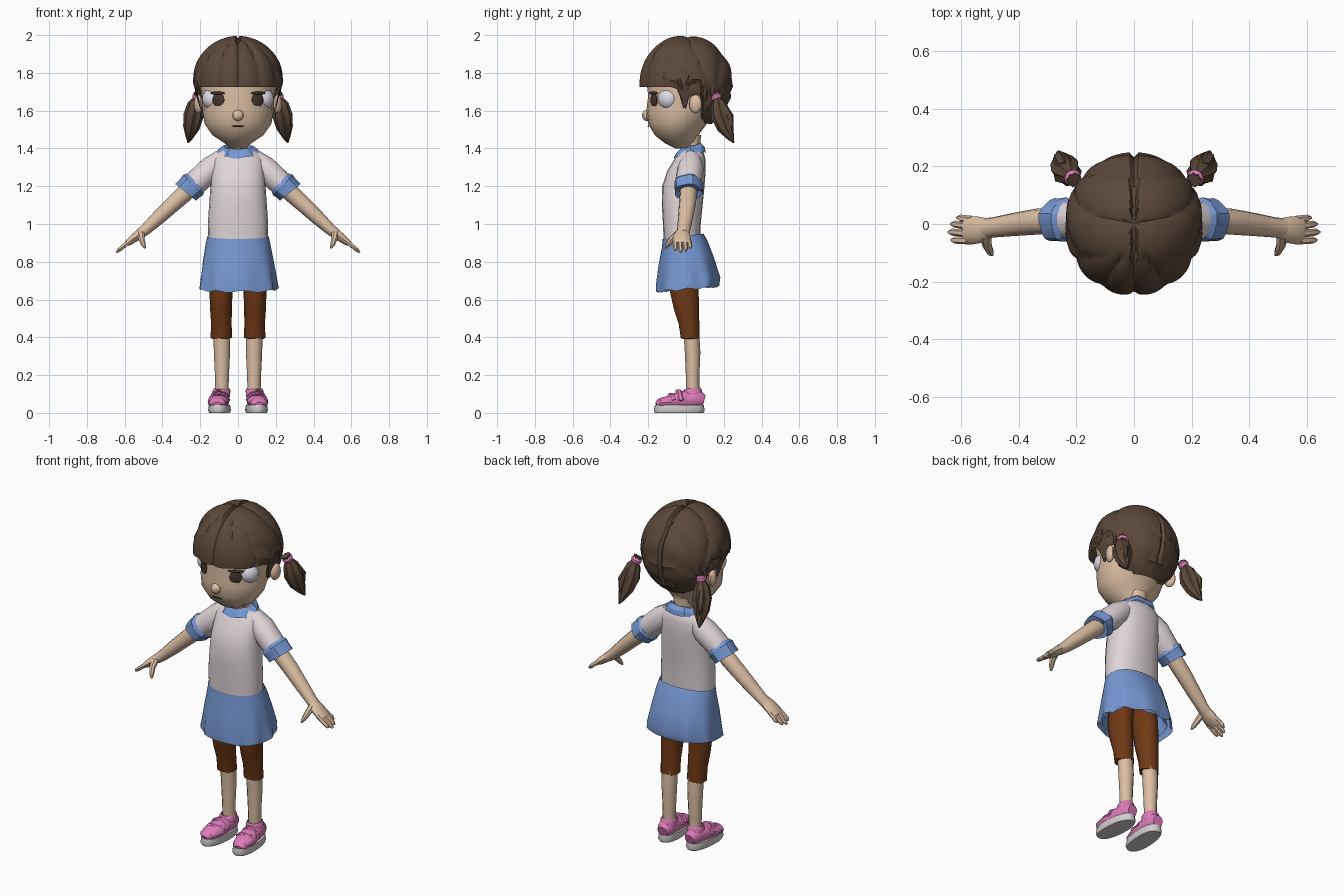
import bpy, bmesh, math
from mathutils import Vector, Matrix

TAU = 2 * math.pi


def material(name, rgb):
    m = bpy.data.materials.new(name)
    m.diffuse_color = (*rgb, 1)
    return m


HAIR = material("brown hair", (0.105, 0.064, 0.042))
DARK = material("dark brown eyes", (0.06, 0.035, 0.025))
SKIN = material("skin", (0.72, 0.52, 0.37))
EYE = material("eye white", (0.72, 0.70, 0.78))
SHIRT = material("pale shirt", (0.75, 0.67, 0.69))
BLUE = material("blue cloth", (0.18, 0.31, 0.64))
PANTS = material("rust brown pants", (0.16, 0.04, 0.008))
PINK = material("pink", (0.72, 0.20, 0.48))
SOLE = material("pale sole", (0.66, 0.62, 0.64))


def finish(bm, name, mat, mirror=False, angle=40):
    bmesh.ops.recalc_face_normals(bm, faces=bm.faces)
    me = bpy.data.meshes.new(name)
    bm.to_mesh(me)
    bm.free()
    me.materials.append(mat)
    me.polygons.foreach_set("use_smooth", [True] * len(me.polygons))
    me.set_sharp_from_angle(angle=math.radians(angle))
    ob = bpy.data.objects.new(name, me)
    bpy.context.collection.objects.link(ob)
    if mirror:
        ob.modifiers.new("mirror", "MIRROR").use_mirror_merge = False
    return ob


def skin(name, mat, rings, cap=True, mirror=False, angle=40):
    """Bridge a stack of closed rings."""
    bm = bmesh.new()
    vs = [[bm.verts.new(p) for p in r] for r in rings]
    n = len(vs[0])
    for lo, hi in zip(vs, vs[1:]):
        for i in range(n):
            j = (i + 1) % n
            bm.faces.new((lo[i], lo[j], hi[j], hi[i]))
    if cap:
        bm.faces.new(vs[0])
        bm.faces.new(vs[-1])
    return finish(bm, name, mat, mirror, angle)


def loft(name, mat, secs, n=16, cap=True, mirror=False, k=8, tilt=0, p=1.0, rot=0, angle=40):
    """Horizontal sections: z, centre x, centre y, radius x, radius y, ripple."""
    rings = []
    for z, cx, cy, rx, ry, *rip in secs:
        ring = []
        for i in range(n):
            a = TAU * i / n
            w = math.cos(k * a + 0.6 * math.sin(3 * a)) * (rip[0] if rip else 0)
            c, s = math.cos(a), math.sin(a)
            x = math.copysign(abs(c) ** p, c) * rx * (1 + w)
            y = math.copysign(abs(s) ** p, s) * ry * (1 + w)
            x, y = x * math.cos(rot) - y * math.sin(rot), x * math.sin(rot) + y * math.cos(rot)
            ring.append((cx + x, cy + y, z + tilt * s + w * 0.12))
        rings.append(ring)
    return skin(name, mat, rings, cap, mirror, angle)


def tube(name, mat, path, n=10, hint=(0, 1, 0), cap=True, mirror=True, k=4, rip=0, angle=40):
    """Path points: x, y, z, radius along hint, radius across it."""
    pts = [Vector(q[:3]) for q in path]
    rings = []
    for i, q in enumerate(path):
        t = (pts[min(i + 1, len(pts) - 1)] - pts[max(i - 1, 0)]).normalized()
        u = Vector(hint)
        u = (u - t * u.dot(t)).normalized()
        v = t.cross(u)
        ring = []
        for j in range(n):
            a = TAU * j / n
            w = 1 + rip * math.cos(k * a)
            ring.append(pts[i] + (u * math.cos(a) * q[3] + v * math.sin(a) * q[-1]) * w)
        rings.append(ring)
    return skin(name, mat, rings, cap, mirror, angle)


def ball(name, mat, loc, scale, rot=0, mirror=True, seg=14):
    bm = bmesh.new()
    m = Matrix.Translation(loc) @ Matrix.Rotation(rot, 4, "Z") @ Matrix.Diagonal((*scale, 1))
    bmesh.ops.create_uvsphere(bm, u_segments=seg, v_segments=8, radius=1, matrix=m)
    return finish(bm, name, mat, mirror)


# Head, neck and face
loft("head", SKIN, [(1.40, 0, -.01, .045, .045), (1.43, 0, -.03, .075, .085), (1.47, 0, -.05, .135, .115),
                    (1.53, 0, -.045, .177, .155), (1.60, 0, -.025, .188, .185), (1.68, 0, 0, .192, .2),
                    (1.76, 0, 0, .205, .21), (1.86, 0, 0, .18, .18), (1.93, 0, 0, .11, .11)], n=20)
loft("neck", SKIN, [(1.33, 0, .025, .06, .055), (1.40, 0, .025, .05, .047), (1.47, 0, .03, .055, .05)], n=12)
ball("nose", SKIN, (0, -.208, 1.575), (.03, .025, .03), mirror=False, seg=8)
ball("mouth", DARK, (0, -.199, 1.518), (.035, .004, .004), mirror=False, seg=8)
ball("ear", SKIN, (.21, .05, 1.635), (.022, .035, .05), rot=-.3, seg=10)
ball("eyeball", EYE, (.13, -.09, 1.662), (.062, .06, .06))
ball("iris", DARK, (.103, -.17, 1.655), (.036, .008, .038), rot=.5)
ball("eyelash", DARK, (.108, -.172, 1.693), (.045, .009, .008), rot=.5)


# Hair cap: hemline height follows direction, grooves follow the strands
HEM = [(-1, 1.725), (-.3, 1.725), (-.16, 1.71), (-.1, 1.62), (.02, 1.61), (.08, 1.68), (.32, 1.68),
       (.45, 1.56), (.7, 1.53), (1.01, 1.53)]


def hem_height(s):
    for (s0, z0), (s1, z1) in zip(HEM, HEM[1:]):
        if s <= s1:
            return z0 + (z1 - z0) * (s - s0) / (s1 - s0)


def hair_point(a, t):
    theta = t * math.acos((hem_height(math.sin(a)) - 1.745) / .255)
    d = Vector((math.sin(theta) * math.cos(a), math.sin(theta) * math.sin(a), math.cos(theta)))
    x, y, z = d.x * .243, d.y * .25, 1.745 + d.z * .257
    if y < -.11:
        groove = abs(math.sin(5 * math.atan2(x, -(y + .06))))
    else:
        groove = abs(math.sin(5.5 * math.atan2(z - 1.67, .16 - y)))
    depth = .016 * (1 - groove ** .5)
    if abs(x) < .009 and y > -.11 and z > 1.6:
        depth = .018
    if z < 1.745 and abs(d.y) < .4:
        x *= .95
    return Vector((x, y, z)) - d * depth


N, ROWS = 96, 22
skin("hair_cap", HAIR, [[hair_point(TAU * i / N, max(r / ROWS, .004)) for i in range(N)]
                        for r in range(ROWS + 1)], cap=False, angle=32)

# Pigtails with bands
tube("pigtail", HAIR, [(.208, .152, 1.69, .025), (.217, .163, 1.665, .018), (.226, .172, 1.635, .038),
                       (.235, .185, 1.575, .049), (.247, .208, 1.51, .04), (.258, .238, 1.455, .017),
                       (.264, .253, 1.43, .003)], n=16, rip=.1, k=8, angle=30)
tube("pigtail_wisp", HAIR, [(.245, .2, 1.62, .02), (.26, .23, 1.57, .022), (.262, .25, 1.50, .003)], n=6)
tube("hair_band", PINK, [(.209, .154, 1.682, .024), (.213, .16, 1.672, .031), (.219, .165, 1.658, .024)], n=12)

# Shirt
loft("shirt", SHIRT, [(.90, 0, -.02, .158, .098), (1.0, 0, -.022, .16, .1), (1.1, 0, -.02, .153, .108),
                      (1.2, 0, -.014, .146, .112), (1.28, 0, .002, .142, .102), (1.34, 0, .02, .14, .083),
                      (1.375, 0, .027, .115, .068), (1.395, 0, .028, .08, .052)], n=20, p=.85)
tube("sleeve", SHIRT, [(.08, .028, 1.345, .05, .055), (.14, .025, 1.295, .07, .068), (.2, .015, 1.24, .07, .067),
                       (.25, .012, 1.193, .066, .064)], n=14)
tube("sleeve_cuff", BLUE, [(.222, .012, 1.222, .066, .064), (.237, .012, 1.207, .077, .075),
                           (.258, .012, 1.187, .073, .07), (.277, .012, 1.168, .074, .07),
                           (.262, .012, 1.182, .045, .042)], n=20, rip=.05, k=5, cap=False, angle=25)
loft("collar", BLUE, [(1.385, 0, .025, .06, .05), (1.412, 0, .025, .075, .055, .03), (1.392, 0, .025, .1, .075, .04),
                      (1.365, 0, .02, .115, .085, .05)], n=24, k=6, tilt=.015, cap=False, angle=25)

# Arms and hands
tube("arm", SKIN, [(.2, .012, 1.24, .045), (.29, .012, 1.155, .045, .046), (.34, .008, 1.11, .045, .043),
                   (.42, -.002, 1.035, .04, .038), (.49, -.012, .97, .035, .03), (.52, -.016, .947, .036, .027)], n=12)
tube("palm", SKIN, [(.495, -.013, .967, .03, .025), (.53, -.02, .94, .045, .026), (.57, -.022, .91, .05, .021),
                    (.59, -.022, .895, .044, .014)], n=10)
for i, (y0, y1, x1, z1) in enumerate([(.016, .022, .615, .872), (-.008, 0, .636, .857),
                                      (-.034, -.028, .645, .85), (-.058, -.056, .635, .86)]):
    tube(f"finger_{i + 1}", SKIN, [(.565, y0, .912, .013), (.6, (y0 + y1) / 2, .888, .013),
                                   (x1 - .012, y1, z1 + .01, .012), (x1, y1, z1, .005)], n=6)
tube("thumb", SKIN, [(.515, -.04, .95, .02), (.51, -.075, .92, .017), (.5, -.098, .89, .013),
                     (.492, -.108, .872, .005)], n=7)

# Skirt with a rippled hem, lining ruffle
loft("skirt", BLUE, [(.935, 0, -.015, .162, .108), (.89, 0, -.005, .172, .122), (.80, 0, .003, .188, .147, .01),
                     (.70, 0, .012, .202, .166, .03), (.655, 0, .008, .207, .162, .045)],
     n=48, k=9, tilt=.014, p=.88, cap=False, angle=30)
loft("skirt_lining", BLUE, [(.90, 0, -.01, .155, .1), (.78, 0, 0, .172, .128), (.675, 0, .004, .185, .14, .04)],
     n=32, k=7, tilt=.01, p=.9, cap=False, angle=30)

# Legs and cropped pants
loft("pants_leg", PANTS, [(.86, .07, -.01, .07, .08), (.65, .09, -.01, .061, .079), (.55, .09, .002, .058, .068),
                          (.47, .088, .016, .054, .056), (.395, .088, .022, .056, .05, .03)],
     n=14, mirror=True, k=4)
loft("lower_leg", SKIN, [(.43, .086, .028, .044, .042), (.32, .085, .035, .043, .041), (.2, .085, .035, .037, .036),
                         (.08, .085, .037, .034, .034)], n=12, mirror=True)

# Shoes
loft("shoe_sole", SOLE, [(0, .098, -.036, .054, .13), (.012, .098, -.036, .06, .136), (.042, .098, -.035, .056, .13)],
     n=18, mirror=True, p=.85, rot=.07)
tube("shoe_upper", PINK, [(.112, -.158, .046, .02, .012), (.11, -.138, .052, .045, .026), (.105, -.085, .058, .056, .036),
                          (.098, -.03, .066, .053, .05), (.092, .03, .071, .047, .052), (.09, .075, .07, .042, .046),
                          (.089, .095, .064, .03, .032)], n=14, hint=(1, 0, 0), angle=30)
loft("shoe_collar", PINK, [(.085, .088, .034, .045, .055), (.118, .087, .033, .047, .05), (.13, .086, .034, .04, .042),
                           (.11, .086, .035, .034, .034)], n=12, mirror=True, cap=False, tilt=.004)
for i, y in enumerate((-.035, -.075)):
    tube(f"shoe_strap_{i + 1}", PINK, [(.046, y + .01, .07, .016, .007), (.07, y, .104 - i * .012, .016, .007),
                                       (.102, y - .006, .119 - i * .02, .016, .007),
                                       (.132, y, .104 - i * .012, .016, .007), (.154, y + .01, .066, .016, .007)],
         n=6, angle=30)
